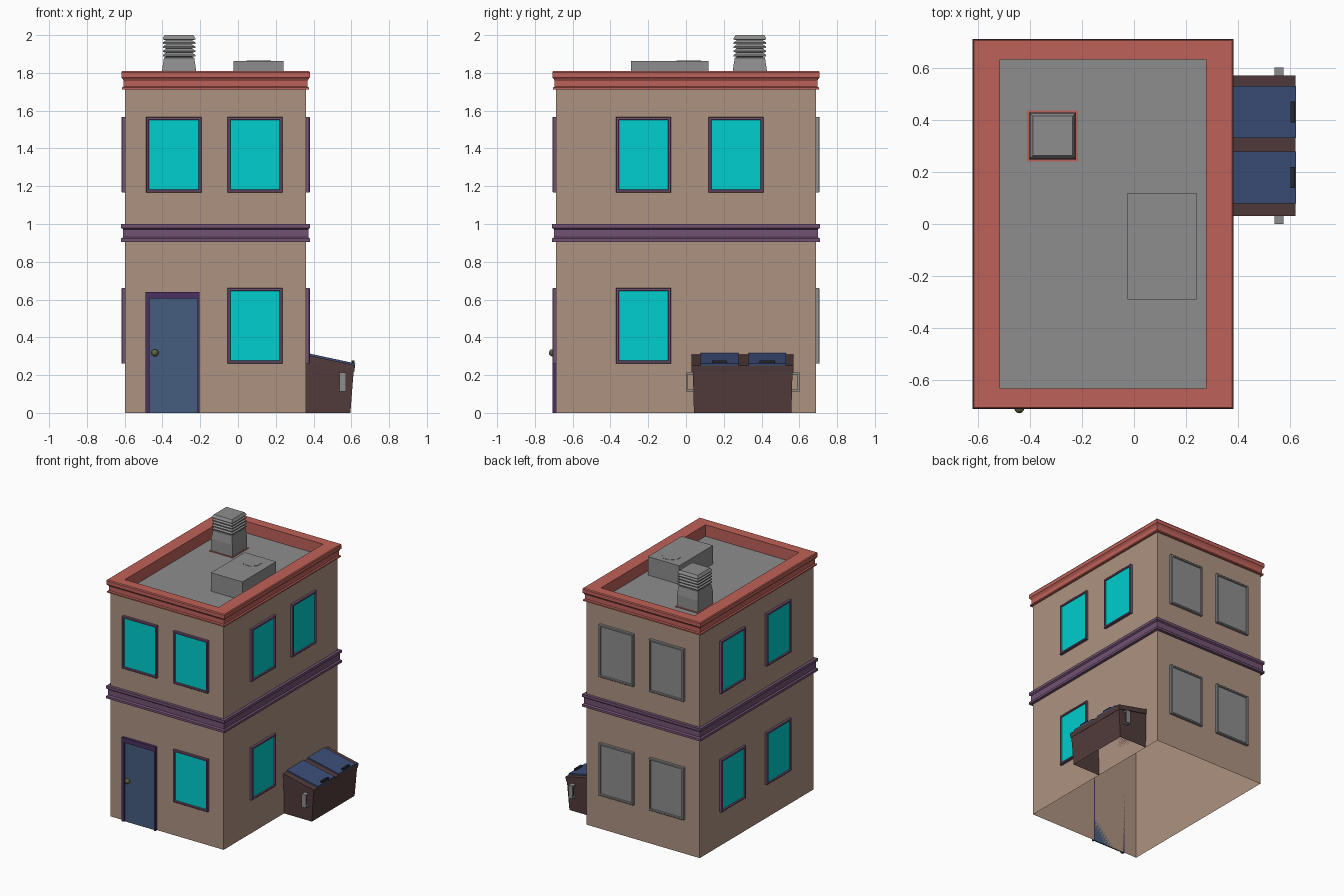
import bpy, bmesh
from math import radians, pi
from mathutils import Matrix, Vector

if "Cube" in bpy.data.objects:
    bpy.data.objects.remove(bpy.data.objects["Cube"])

COL = dict(tan=(.42, .29, .22), red=(.52, .12, .10), mauve=(.17, .085, .17), purple=(.07, .03, .12),
           cyan=(0, .62, .62), door=(.06, .11, .21), brown=(.085, .045, .045), navy=(.045, .075, .19),
           black=(.02, .02, .025), brass=(.12, .12, .05), grey=(.27, .27, .27))
MATS = {}


def mat(c):
    if c not in MATS:
        MATS[c] = bpy.data.materials.new(c)
        MATS[c].diffuse_color = (*COL[c], 1)
    return MATS[c]


def finish(name, bm, color):
    me = bpy.data.meshes.new(name)
    bm.to_mesh(me)
    bm.free()
    me.materials.append(mat(color))
    ob = bpy.data.objects.new(name, me)
    bpy.context.collection.objects.link(ob)
    return ob


def loft(name, rect, prof, color, m=Matrix(), top=False, bottom=False, closed=False):
    """Rectangular loops (outset u, outset v, height) joined into a skin."""
    u0, u1, v0, v1 = rect
    bm = bmesh.new()
    rings = []
    for p in prof:
        a, b, h = p if len(p) == 3 else (p[0], p[0], p[1])
        rings.append([bm.verts.new(m @ Vector(q)) for q in
                      ((u0-a, v0-b, h), (u1+a, v0-b, h), (u1+a, v1+b, h), (u0-a, v1+b, h))])
    for r, s in zip(rings, rings[1:] + (rings[:1] if closed else [])):
        if r is s:
            continue
        for i in range(4):
            j = (i + 1) % 4
            bm.faces.new((r[i], r[j], s[j], s[i]))
    if top:
        bm.faces.new(rings[-1])
    if bottom:
        bm.faces.new(rings[0][::-1])
    return finish(name, bm, color)


def box(name, x0, x1, y0, y1, z0, z1, color):
    return loft(name, (x0, x1, y0, y1), [(0, z0), (0, z1)], color, top=True, bottom=True)


def prism(name, prof, y0, y1, color, taper=0, open_bottom=False):
    """Side profile in x-z extruded along y; taper narrows the points at z = 0."""
    bm = bmesh.new()
    a, b = [[bm.verts.new((x, y + (s * taper if z == 0 else 0), z)) for x, z in prof]
            for y, s in ((y0, 1), (y1, -1))]
    n = len(prof)
    bm.faces.new(a)
    bm.faces.new(b[::-1])
    for i in range(n):
        j = (i + 1) % n
        bm.faces.new((a[j], a[i], b[i], b[j]))
    bmesh.ops.recalc_face_normals(bm, faces=bm.faces)
    if open_bottom:
        bmesh.ops.delete(bm, geom=[f for f in bm.faces if all(v.co.z == 0 for v in f.verts)],
                         context='FACES_ONLY')
    return finish(name, bm, color)


# Walls, storey band, cornice and sunken roof
B = (-.597, .36, -.687, .687)
loft("walls", B, [(0, 0), (0, 1.73)], "tan")
loft("storey_band", B, [(0, .905), (.022, .905), (.022, .922), (.012, .93), (.012, .972),
                        (.022, .98), (.022, 1), (0, 1)], "mauve")
loft("cornice", B, [(0, 1.712), (.017, 1.712), (.017, 1.722), (.008, 1.727), (.008, 1.758), (.014, 1.768),
                    (.021, 1.776), (.021, 1.803), (.016, 1.81), (-.083, -.056, 1.81),
                    (-.083, -.056, 1.72)], "red")
loft("roof", B, [(-.02, 1.722)], "grey", top=True)

# Wall frames: local u along the wall, v up, height outward
WALLS = {k: Matrix.Translation(t) @ Matrix.Rotation(radians(a), 4, 'Z') @ Matrix.Rotation(pi/2, 4, 'X')
         for k, t, a in (("front", (0, B[2], 0), 0), ("right", (B[1], 0, 0), 90),
                         ("back", (0, B[3], 0), 180), ("left", (B[0], 0, 0), -90))}


def window(wall, u, z, frame, glass):
    m, r = WALLS[wall], (u - .146, u + .146, z - .2, z + .2)
    loft(wall + "_window_frame", r, [(0, 0), (0, .017), (-.003, .02), (-.013, .02), (-.016, .012)], frame, m)
    loft(wall + "_window_glass", r, [(-.015, .012)], glass, m, top=True)


LOW, HIGH = .461, 1.367
for wall, spots in (("front", [(-.34, HIGH), (.09, HIGH), (.09, LOW)]),
                    ("right", [(-.225, HIGH), (.265, HIGH), (-.225, LOW)]),
                    ("left", [(u, z) for u in (-.30, .25) for z in (LOW, HIGH)]),
                    ("back", [(u, z) for u in (-.10, .325) for z in (LOW, HIGH)])):
    for u, z in spots:
        window(wall, u, z, *(("grey", "grey") if wall == "back" else ("mauve", "cyan")))

# Door with frame and knob
yf = B[2]
box("door_jamb_left", -.49, -.468, yf - .02, yf, 0, .64, "purple")
box("door_jamb_right", -.215, -.203, yf - .02, yf, 0, .64, "purple")
box("door_lintel", -.468, -.215, yf - .02, yf, .605, .64, "purple")
box("door", -.468, -.215, yf - .01, yf, 0, .605, "door")
bm = bmesh.new()
bmesh.ops.create_uvsphere(bm, u_segments=12, v_segments=8, radius=.019,
                          matrix=Matrix.Translation((-.44, yf - .02, .318)))
for f in bm.faces:
    f.smooth = True
finish("door_knob", bm, "brass")

# Louvred roof vent
V = (-.402, -.222, .248, .428)
slats = [(0, 1.72), (0, 1.815), (-.01, 1.88), (-.022, 1.885)]
for i in range(5):
    z = 1.888 + i * .022
    slats += [(-.004, z), (-.004, z + .007), (-.022, z + .02)]
slats[-1] = (-.014, 2.0)
loft("roof_vent", V, slats, "grey", top=True)
loft("vent_flashing", V, [(.008, 1.722), (.008, 1.726), (-.01, 1.726)], "red")

# Roof cooling unit with octagonal fan
box("cooling_unit", -.025, .24, -.29, .118, 1.72, 1.863, "grey")
bm = bmesh.new()
bmesh.ops.create_circle(bm, cap_ends=True, segments=8, radius=.07,
                        matrix=Matrix.Translation((.11, .015, 1.868)) @ Matrix.Rotation(pi/8, 4, 'Z'))
bmesh.ops.inset_region(bm, faces=bm.faces[:], thickness=.028, depth=-.003)
rim = [e for e in bm.edges if e.is_boundary]
skirt = bmesh.ops.extrude_edge_only(bm, edges=rim)["geom"]
bmesh.ops.translate(bm, vec=(0, 0, -.005), verts=[v for v in skirt if isinstance(v, bmesh.types.BMVert)])
bmesh.ops.recalc_face_normals(bm, faces=bm.faces)
finish("cooling_fan", bm, "grey")

# Waste bin against the right wall
prism("bin_body", [(.36, 0), (.595, 0), (.613, .23), (.36, .285)], .036, .564, "brown", .006, True)
prism("bin_rim", [(.36, .272), (.615, .217), (.62, .252), (.36, .308)], .03, .57, "brown")
for y in (.178, .43):
    prism("bin_lid", [(.36, .295), (.618, .24), (.621, .262), (.36, .318)], y - .1, y + .1, "navy")
    prism("lid_handle", [(.6, .255), (.617, .25), (.617, .277), (.6, .277)], y - .04, y + .04, "black")
for s in (-1, 1):
    ya, yb, yc = sorted((.3 + s * .255, .3 + s * .3)), .3 + s * .3, .3 + s * .291
    for z in (.113, .203):
        box("bin_handle_arm", .538, .573, *ya, z, z + .01, "grey")
    box("bin_handle_grip", .538, .573, *sorted((yb, yc)), .113, .213, "grey")

for m in bpy.data.materials:
    if m.users and not m.is_grease_pencil:
        m.use_nodes = True
        m.node_tree.nodes["Principled BSDF"].inputs["Base Color"].default_value = m.diffuse_color
